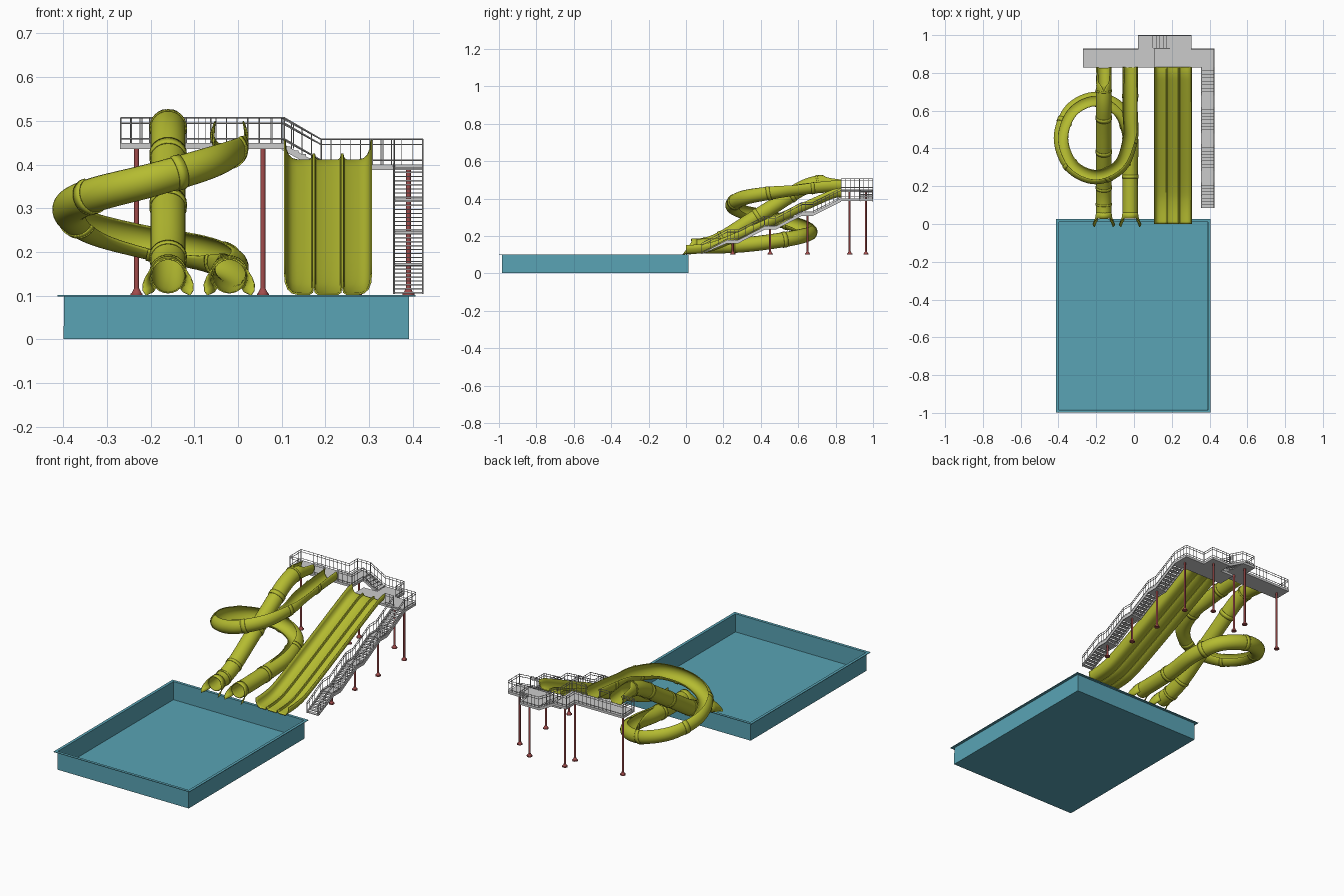
import bpy, bmesh
from math import sin, cos, radians, pi
from mathutils import Vector, Matrix

if "Cube" in bpy.data.objects:
    bpy.data.objects.remove(bpy.data.objects["Cube"])


def material(name, col):
    m = bpy.data.materials.new(name)
    m.diffuse_color = (*col, 1)
    m.use_nodes = True
    m.node_tree.nodes["Principled BSDF"].inputs["Base Color"].default_value = m.diffuse_color
    return m


TEAL = material("teal", (0.10, 0.37, 0.46))
LIME = material("lime", (0.46, 0.50, 0.03))
RED = material("red", (0.36, 0.07, 0.07))


def finish(bm, name, mat=None, smooth=False, thick=0):
    bmesh.ops.remove_doubles(bm, verts=bm.verts[:], dist=1e-5)
    bmesh.ops.recalc_face_normals(bm, faces=bm.faces[:])
    me = bpy.data.meshes.new(name)
    bm.to_mesh(me)
    bm.free()
    ob = bpy.data.objects.new(name, me)
    bpy.context.collection.objects.link(ob)
    if mat:
        me.materials.append(mat)
    if smooth:
        bpy.ops.object.select_all(action='DESELECT')
        ob.select_set(True)
        bpy.context.view_layer.objects.active = ob
        bpy.ops.object.shade_smooth_by_angle(angle=radians(40))
    if thick:
        s = ob.modifiers.new("thickness", 'SOLIDIFY')
        s.thickness, s.offset = thick, 0
    return ob


def loft(bm, rows, closed=False):
    vr = [[bm.verts.new(p) for p in r] for r in rows]
    n = len(vr[0])
    for a, b in zip(vr, vr[1:]):
        for i in range(n if closed else n - 1):
            j = (i + 1) % n
            bm.faces.new((a[i], a[j], b[j], b[i]))
    return vr


def box(bm, x0, x1, y0, y1, z0, z1):
    m = Matrix.Translation(((x0 + x1) / 2, (y0 + y1) / 2, (z0 + z1) / 2))
    bmesh.ops.create_cube(bm, size=1, matrix=m @ Matrix.Diagonal((x1 - x0, y1 - y0, z1 - z0, 1)))


def bar(bm, a, b, r, r2=None, seg=6):
    a, b = Vector(a), Vector(b)
    d = b - a
    m = Matrix.Translation((a + b) / 2) @ d.to_track_quat('Z', 'Y').to_matrix().to_4x4()
    bmesh.ops.create_cone(bm, cap_ends=True, segments=seg, radius1=r,
                          radius2=r if r2 is None else r2, depth=d.length, matrix=m)


def spline(pts, n=8):
    # Catmull-Rom through tuples of any length
    p = [pts[0]] + list(pts) + [pts[-1]]
    out = []
    for quad in zip(p, p[1:], p[2:], p[3:]):
        for i in range(n):
            t = i / n
            out.append(tuple(0.5 * (2 * b + (c - a) * t + (2 * a - 5 * b + 4 * c - d) * t * t
                                    + (3 * b - a - 3 * c + d) * t ** 3)
                             for a, b, c, d in zip(*quad)))
    return out + [tuple(pts[-1])]


def rings(pts, r, seg=24):
    # path rows are x, y, z, half opening angle, bank angle
    s = spline(pts)
    pos = [Vector(q[:3]) for q in s]
    out = []
    for i, q in enumerate(s):
        t = (pos[min(i + 1, len(s) - 1)] - pos[max(i - 1, 0)]).normalized()
        side = t.cross(Vector((0, 0, 1))).normalized()
        up = side.cross(t)
        h, bank = radians(min(q[3], 180)), radians(q[4])
        row = []
        for k in range(seg + 1):
            f = bank - h + 2 * h * k / seg
            row.append(pos[i] + side * (r * sin(f)) - up * (r * cos(f)))
        out.append(row)
    return out


def tube_slide(name, pts, collars):
    bm = bmesh.new()
    loft(bm, rings(pts, 0.0385))
    finish(bm, name, LIME, True, 0.003)
    bm = bmesh.new()
    big = rings(pts, 0.0415)
    for c in collars:
        loft(bm, big[c:c + 2])
    finish(bm, name + "_collars", LIME, True, 0.003)


# pool: flange, walls and floor
bm = bmesh.new()
rows = []
for o, z in ((0.015, 0.1), (0, 0.1), (0, 0.002)):
    rows.append([(-0.398 - o, -0.984 - o, z), (0.391 + o, -0.984 - o, z),
                 (0.391 + o, 0.012 + o, z), (-0.398 - o, 0.012 + o, z)])
vr = loft(bm, rows, True)
bm.faces.new(vr[-1])
finish(bm, "pool", TEAL, thick=0.003)

# straight tube slide
AX, BX = -0.16, -0.02
tube_slide("straight_tube", [
    (AX, 0.83, 0.478, 125, 0), (AX, 0.75, 0.486, 135, 0), (AX, 0.71, 0.485, 180, 0),
    (AX, 0.62, 0.455, 180, 0), (AX, 0.48, 0.367, 180, 0), (AX, 0.34, 0.279, 180, 0),
    (AX, 0.20, 0.190, 180, 0), (AX, 0.11, 0.153, 180, 0), (AX, 0.03, 0.145, 180, 0)],
    (16, 27, 37, 48, 56))

# spiral slide: open entry, banked loop, closed exit
loop = [(BX, 0.83, 0.477, 125, 0), (BX, 0.72, 0.470, 120, 0), (BX, 0.58, 0.455, 115, 0)]
for k, z in enumerate((0.435, 0.405, 0.365, 0.33, 0.297, 0.257, 0.222, 0.195, 0.17)):
    a = k * pi / 4
    loop.append((-0.202 + 0.183 * cos(a), 0.455 - 0.205 * sin(a), z,
                 112 if k < 7 else 130 + 25 * (k - 7), -25 if k in (0, 8) else -45))
loop += [(BX, 0.30, 0.152, 180, 0), (BX, 0.15, 0.146, 180, 0), (BX, 0.03, 0.145, 180, 0)]
tube_slide("spiral_tube", loop, (10, 24, 36, 48, 60, 72, 84, 98))

# flared exits
for n, cx in (("straight", AX), ("spiral", BX)):
    bm = bmesh.new()
    rows = []
    for s in (0, 0.5, 1):
        row = []
        for k in range(17):
            f = radians(-45 + 270 * k / 16)
            low = max(0, min(1, (0.6 - sin(f)) / 1.3))
            x = 0.040 * cos(f) * (1 + s * s * 0.75 * low)
            z = 0.145 + 0.040 * sin(f) - s * 0.017 * low
            row.append((cx + x, 0.06 - s * (0.03 + 0.047 * low), max(z, 0.101)))
        rows.append(row)
    loft(bm, rows)
    finish(bm, n + "_tube_exit", LIME, True, 0.003)

# three-lane slide
half = [(0.107, 0.047), (0.109, 0.026), (0.115, 0.011), (0.124, 0.003), (0.135, 0),
        (0.164, 0), (0.170, 0.004), (0.172, 0.014), (0.175, 0.014), (0.177, 0.004), (0.183, 0)]
prof = half + [(0.412 - x, z) for x, z in reversed(half)]
path = spline([(0.83, 0.41), (0.79, 0.403), (0.72, 0.374), (0.45, 0.253), (0.20, 0.143),
               (0.10, 0.112), (0.0, 0.104)], 5)
bm = bmesh.new()
loft(bm, [[(x, y, z + d) for x, d in prof] for y, z in path])
finish(bm, "lane_slide", LIME, True, 0.004)

# platforms and the short steps joining them
bm = bmesh.new()
for x0, x1, y0, y1, top in ((-0.27, 0.108, 0.828, 0.928, 0.449), (0.02, 0.10, 0.928, 1.0, 0.449),
                            (0.19, 0.305, 0.928, 1.0, 0.40), (0.108, 0.425, 0.828, 0.928, 0.40)):
    box(bm, x0, x1, y0, y1, top - 0.013, top)
for i in range(5):
    z = 0.441 - i * 0.0085
    box(bm, 0.10 + i * 0.018, 0.12 + i * 0.018, 0.932, 0.996, z - 0.004, z)
for y in (0.929, 0.995):
    vr = loft(bm, [[(0.10, yy, 0.449), (0.19, yy, 0.40), (0.19, yy, 0.385),
                    (0.10, yy, 0.434)] for yy in (y, y + 0.004)], True)
    bm.faces.new(vr[0])
    bm.faces.new(vr[1])
finish(bm, "platforms")

# long stair with landings
XI, XO = 0.357, 0.423
nodes = [(0.085, 0.104), (0.22, 0.175), (0.28, 0.175), (0.42, 0.248), (0.48, 0.248),
         (0.62, 0.322), (0.68, 0.322), (0.83, 0.398)]
bm = bmesh.new()
for i, ((y0, z0), (y1, z1)) in enumerate(zip(nodes, nodes[1:])):
    for x in (XI, XO):
        vr = loft(bm, [[(xx, y0, z0 + 0.004), (xx, y1, z1 + 0.004), (xx, y1, z1 - 0.014),
                        (xx, y0, z0 - 0.014 * (i > 0))] for xx in (x - 0.002, x + 0.002)], True)
        bm.faces.new(vr[0])
        bm.faces.new(vr[1])
    if i % 2:
        box(bm, XI, XO, y0, y1, z0 - 0.008, z0)
    else:
        for k in range(8):
            y, z = y0 + (y1 - y0) * k / 8, z0 + (z1 - z0) * (k + 0.5) / 8
            box(bm, XI, XO, y, y + (y1 - y0) / 8 + 0.002, z - 0.003, z)
finish(bm, "stair")


# railings
def railing(bm, pts):
    for a, b in zip(pts, pts[1:]):
        a, b = Vector(a), Vector(b)
        for h in (0.010, 0.046, 0.058):
            up = Vector((0, 0, h))
            bar(bm, a + up, b + up, 0.0016)
        n = max(1, round((b - a).length / 0.024))
        for k in range(n + 1):
            p = a.lerp(b, k / n)
            bar(bm, p, p + Vector((0, 0, 0.058)), 0.0018 if k in (0, n) else 0.0009, seg=5)


U, L = 0.449, 0.40
bm = bmesh.new()
railing(bm, [(-0.202, 0.83, U), (-0.268, 0.83, U), (-0.268, 0.926, U), (0.022, 0.926, U),
             (0.022, 0.998, U), (0.10, 0.998, U), (0.19, 0.998, L), (0.303, 0.998, L),
             (0.303, 0.926, L), (0.423, 0.926, L), (0.423, 0.83, L)])
railing(bm, [(-0.118, 0.83, U), (-0.062, 0.83, U)])
railing(bm, [(0.022, 0.83, U), (0.106, 0.83, U), (0.106, 0.928, U), (0.19, 0.928, L)])
railing(bm, [(0.307, 0.83, L), (XI, 0.83, L)])
finish(bm, "platform_railing")
bm = bmesh.new()
for x in (XI, XO):
    railing(bm, [(x, y, z) for y, z in nodes])
finish(bm, "stair_railing")

# support columns with flared feet
bm = bmesh.new()
for x, y, top in ((-0.232, 0.875, 0.437), (0.057, 0.875, 0.437), (0.057, 0.962, 0.437),
                  (0.27, 0.962, 0.388), (0.39, 0.875, 0.388), (0.39, 0.25, 0.167),
                  (0.39, 0.45, 0.24), (0.39, 0.65, 0.314)):
    bar(bm, (x, y, 0.104), (x, y, top), 0.0055, seg=12)
    bar(bm, (x, y, 0.1), (x, y, 0.105), 0.014, seg=12)
    bar(bm, (x, y, 0.105), (x, y, 0.116), 0.012, 0.006, seg=12)
finish(bm, "support_columns", RED, True)
